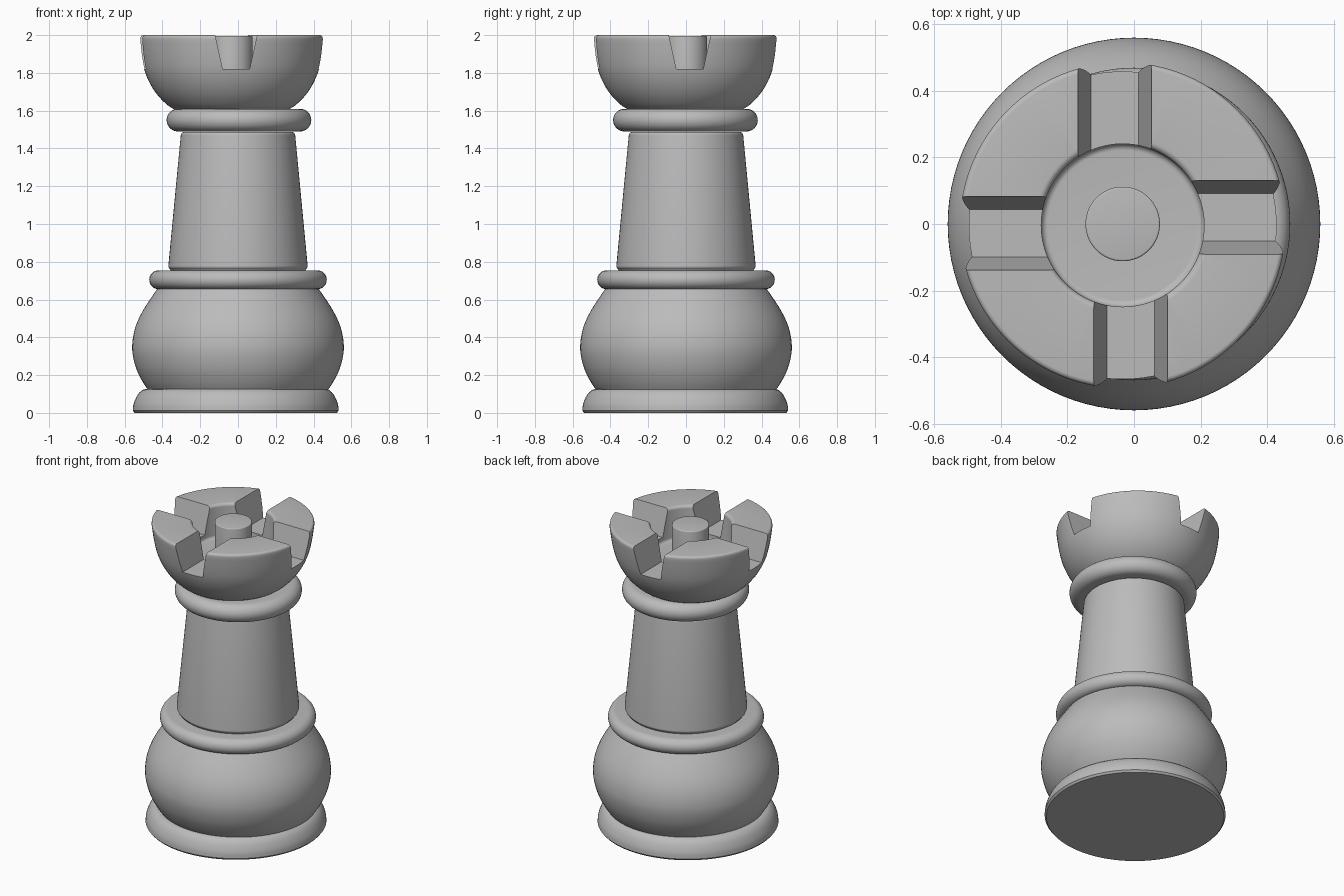
import bpy, bmesh, math
from mathutils import Vector, Matrix
from mathutils.geometry import interpolate_bezier

cube = bpy.data.objects.get("Cube")
if cube:
    bpy.data.objects.remove(cube)

SEGMENTS = 96
HEAD_X = -0.034

grey = bpy.data.materials.new("grey")
grey.use_nodes = True
COLOUR = (0.5, 0.5, 0.5, 1)
grey.diffuse_color = COLOUR
grey.node_tree.nodes["Principled BSDF"].inputs["Base Color"].default_value = COLOUR


def flow(points, steps=5):
    """Smooth curve through (radius, z) points."""
    p = [Vector((r, z, 0)) for r, z in points]
    p = [p[0] * 2 - p[1]] + p + [p[-1] * 2 - p[-2]]
    out = []
    for a, b, c, d in zip(p, p[1:], p[2:], p[3:]):
        out += interpolate_bezier(b, b + (c - a) / 6, c - (d - b) / 6, c, steps)[:-1]
    return [(v.x, v.y) for v in out + [p[-2]]]


def arc(r, z, size, start, end, steps=8):
    """Arc of (radius, z) points, angles in degrees."""
    angles = [math.radians(start + (end - start) * i / steps) for i in range(steps + 1)]
    return [(r + size * math.cos(a), z + size * math.sin(a)) for a in angles]


def finish(bm, name):
    bmesh.ops.remove_doubles(bm, verts=bm.verts, dist=0.00001)
    bmesh.ops.recalc_face_normals(bm, faces=bm.faces)
    mesh = bpy.data.meshes.new(name)
    bm.to_mesh(mesh)
    bm.free()
    mesh.materials.append(grey)
    obj = bpy.data.objects.new(name, mesh)
    bpy.context.collection.objects.link(obj)
    return obj


def select(obj):
    bpy.ops.object.select_all(action='DESELECT')
    obj.select_set(True)
    bpy.context.view_layer.objects.active = obj


def smooth(obj):
    select(obj)
    bpy.ops.object.shade_smooth_by_angle(angle=math.radians(35))


def lathe(name, profile, x=0, y=0):
    """Solid of revolution; the profile is closed onto the axis at both ends."""
    bm = bmesh.new()
    profile = [(0, profile[0][1])] + profile + [(0, profile[-1][1])]
    verts = [bm.verts.new((r, 0, z)) for r, z in profile]
    edges = [bm.edges.new(pair) for pair in zip(verts, verts[1:])]
    bmesh.ops.spin(bm, geom=verts + edges, axis=(0, 0, 1), cent=(0, 0, 0),
                   angle=math.tau, steps=SEGMENTS, use_duplicate=False)
    obj = finish(bm, name)
    obj.location = (x, y, 0)
    smooth(obj)
    return obj


def ring(name, radius, low, high, x=0, y=0):
    half = (high - low) / 2
    return lathe(name, arc(radius - half, low + half, half, -90, 90, 16), x, y)


# Foot, bulb, collars and tapered column
lathe("foot", [(0.535, 0)] + flow([(0.545, 0.012), (0.54, 0.05), (0.52, 0.095),
                                   (0.495, 0.12), (0.47, 0.127)]), -0.012, -0.004)
lathe("bulb", flow([(0.475, 0.12), (0.505, 0.165), (0.537, 0.23), (0.556, 0.3), (0.56, 0.36),
                    (0.55, 0.43), (0.525, 0.5), (0.483, 0.575), (0.425, 0.66)]))
ring("lower_collar", 0.47, 0.655, 0.755)
lathe("column", [(0.355, 0.75)] + arc(0.352, 0.777, 0.017, -60, 5)
      + arc(0.283, 1.468, 0.02, 5, 90))
ring("upper_collar", 0.383, 1.49, 1.61, 0.005, -0.003)

# Cup-shaped head with a round well
head = lathe("head", flow([(0.3, 1.605), (0.34, 1.63), (0.39, 1.68), (0.43, 1.74),
                           (0.46, 1.81), (0.478, 1.89), (0.49, 1.975)])
             + arc(0.475, 1.985, 0.015, 0, 90, 5)
             + arc(0.265, 1.98, 0.02, 90, 180)
             + arc(0.225, 1.80, 0.02, 0, -90), HEAD_X, -0.004)

# Four flared notches, each set slightly off the radial line
OFFSET, FLOOR, TOP = 0.024, 1.82, 2.04
for i in range(4):
    bm = bmesh.new()
    section = [(-0.071, FLOOR), (0.071, FLOOR), (0.12, TOP), (-0.12, TOP)]
    inner = bm.faces.new([bm.verts.new((0.12, OFFSET + w, z)) for w, z in section])
    out = bmesh.ops.extrude_face_region(bm, geom=[inner])["geom"]
    bmesh.ops.translate(bm, vec=(0.5, 0, 0),
                        verts=[v for v in out if isinstance(v, bmesh.types.BMVert)])
    bmesh.ops.rotate(bm, verts=bm.verts, matrix=Matrix.Rotation(i * math.pi / 2, 3, 'Z'))
    cutter = finish(bm, "notch_cutter")
    cutter.location = head.location
    cutter.hide_render = True
    cut = head.modifiers.new("notch", 'BOOLEAN')
    cut.operation, cut.solver, cut.object = 'DIFFERENCE', 'EXACT', cutter
    select(head)
    bpy.ops.object.modifier_apply(modifier=cut.name)
    bpy.data.objects.remove(cutter)
smooth(head)

# Post in the middle of the well
lathe("centre_post", [(0.112, 1.75)] + arc(0.106, 1.989, 0.006, 0, 90, 4), HEAD_X)
